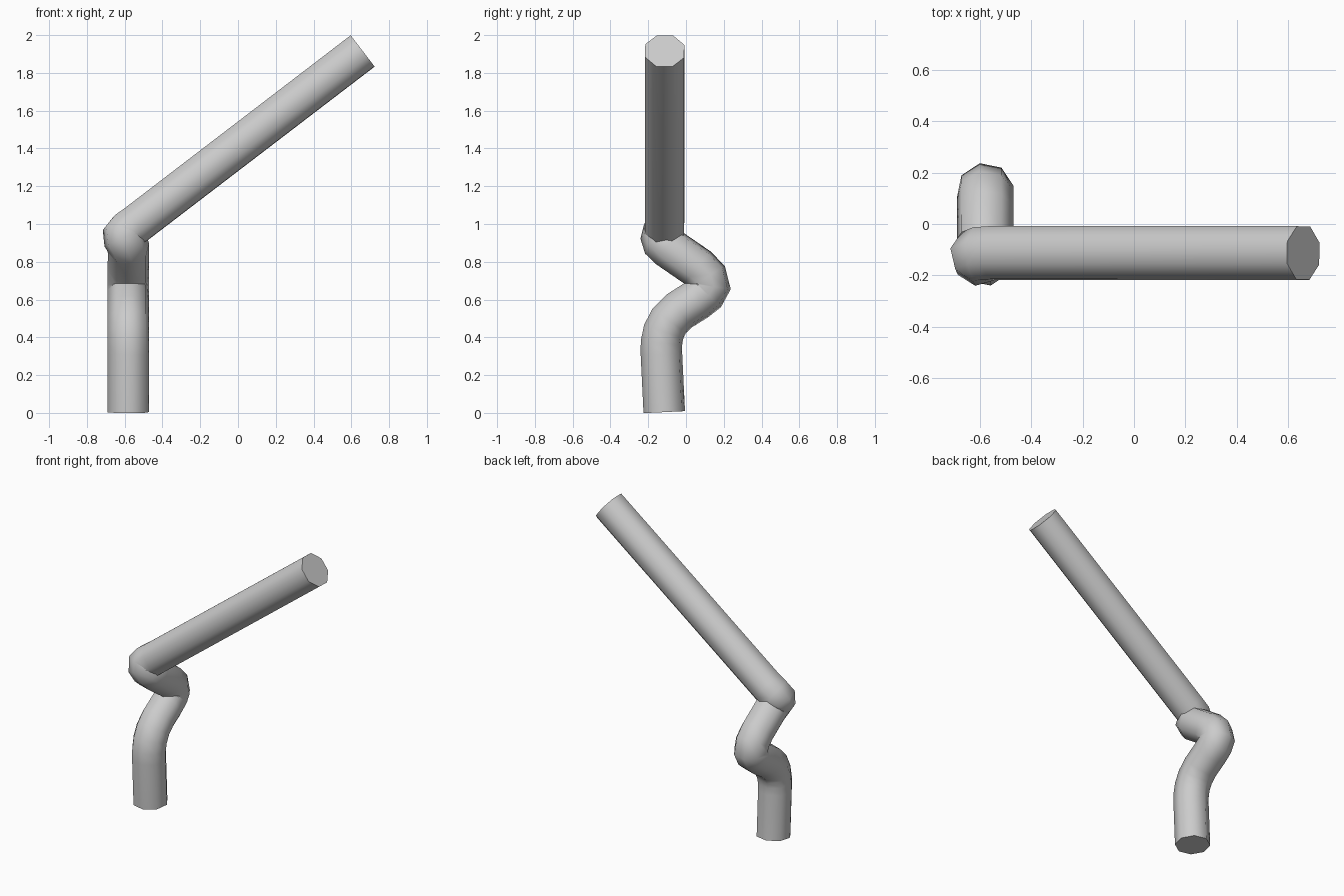
import bpy, math

if "Cube" in bpy.data.objects:
    bpy.data.objects.remove(bpy.data.objects["Cube"])

# Centre line: leg, sideways kink, tight elbow, long straight arm
path = [
    (-0.58, -0.115, 0.004), (-0.58, -0.13, 0.31), (-0.58, -0.13, 0.37),
    (-0.58, -0.118, 0.43), (-0.58, -0.088, 0.488), (-0.58, -0.035, 0.54),
    (-0.58, 0.055, 0.597), (-0.58, 0.105, 0.635), (-0.58, 0.128, 0.67),
    (-0.58, 0.112, 0.72), (-0.58, 0.06, 0.77),
    (-0.58, -0.09, 0.873), (-0.59, -0.122, 0.902), (-0.605, -0.13, 0.925),
    (-0.61, -0.123, 0.945), (-0.59, -0.116, 0.963), (-0.54, -0.113, 0.998),
    (0.66, -0.113, 1.916),
]

# Eight-sided round tube swept along the path
curve = bpy.data.curves.new("bent_tube", 'CURVE')
curve.dimensions = '3D'
curve.bevel_depth = 0.112
curve.bevel_resolution = 2
curve.use_fill_caps = True
spline = curve.splines.new('POLY')
spline.points.add(len(path) - 1)
for point, co in zip(spline.points, path):
    point.co = (*co, 1)
    point.tilt = math.radians(11)
tube = bpy.data.objects.new("bent_tube", curve)
bpy.context.collection.objects.link(tube)

# Real mesh with smooth sides and crisp end caps
bpy.context.view_layer.objects.active = tube
tube.select_set(True)
bpy.ops.object.convert(target='MESH')
tube = bpy.context.object
bpy.ops.object.mode_set(mode='EDIT')
bpy.ops.mesh.select_all(action='SELECT')
bpy.ops.mesh.remove_doubles(threshold=0.0005)
bpy.ops.mesh.normals_make_consistent(inside=False)
bpy.ops.object.mode_set(mode='OBJECT')
bpy.ops.object.shade_smooth_by_angle(angle=math.radians(60))
